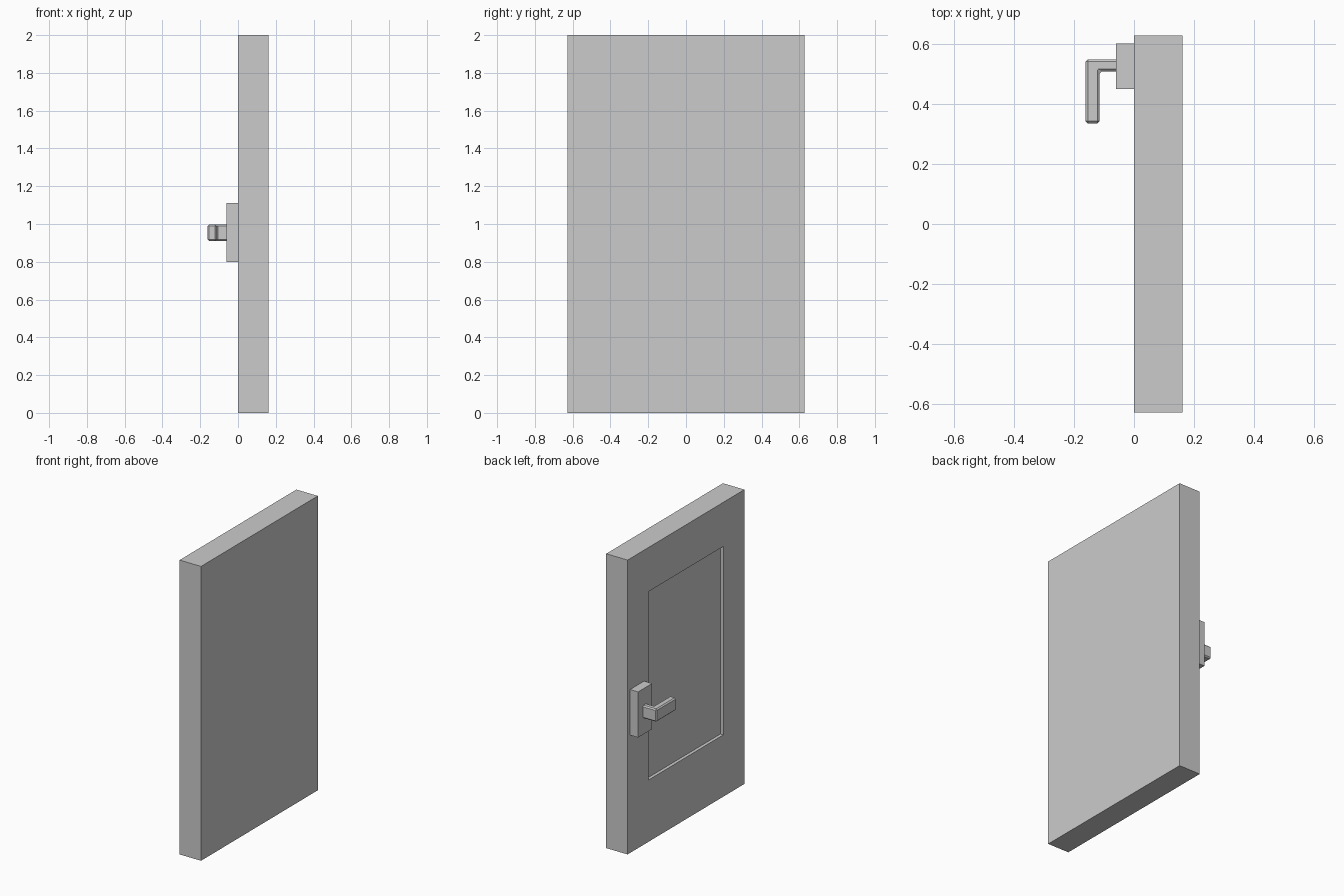
import bpy
import bmesh
from mathutils import Vector

if "Cube" in bpy.data.objects:
    bpy.data.objects.remove(bpy.data.objects["Cube"])


def finish(bm, name):
    bmesh.ops.recalc_face_normals(bm, faces=bm.faces)
    mesh = bpy.data.meshes.new(name)
    bm.to_mesh(mesh)
    bm.free()
    obj = bpy.data.objects.new(name, mesh)
    bpy.context.collection.objects.link(obj)
    return obj


def box(lo, hi):
    bm = bmesh.new()
    bmesh.ops.create_cube(bm, size=1)
    for v in bm.verts:
        v.co = [lo[i] + (v.co[i] + 0.5) * (hi[i] - lo[i]) for i in range(3)]
    return bm


# Door slab with a recessed panel on the handle side
bm = box((0, -0.627, 0), (0.161, 0.627, 2))
bm.normal_update()
panel = min(bm.faces, key=lambda f: f.calc_center_median().x)
bmesh.ops.inset_region(bm, faces=[panel], thickness=0.2)
for v in panel.verts:
    v.co.y = 0.4 if v.co.y > 0 else -0.4
    v.co.z = 1.70 if v.co.z > 1 else 0.42
bmesh.ops.inset_region(bm, faces=[panel], thickness=0)
for v in panel.verts:
    v.co.x = 0.022
finish(bm, "door_slab")

# Handle back plate
finish(box((-0.06, 0.45, 0.80), (0, 0.60, 1.11)), "handle_plate")

# L-shaped lever, extruded from its plan outline and chamfered
outline = [(-0.05, 0.548), (-0.161, 0.548), (-0.161, 0.334),
           (-0.114, 0.334), (-0.114, 0.508), (-0.05, 0.508)]
bm = bmesh.new()
face = bm.faces.new([bm.verts.new((x, y, 0.91)) for x, y in outline])
ext = bmesh.ops.extrude_face_region(bm, geom=[face])
top = [g for g in ext["geom"] if isinstance(g, bmesh.types.BMVert)]
bmesh.ops.translate(bm, verts=top, vec=Vector((0, 0, 0.087)))
lever = finish(bm, "handle_lever")
bevel = lever.modifiers.new("chamfer", "BEVEL")
bevel.width = 0.008
bevel.segments = 1
